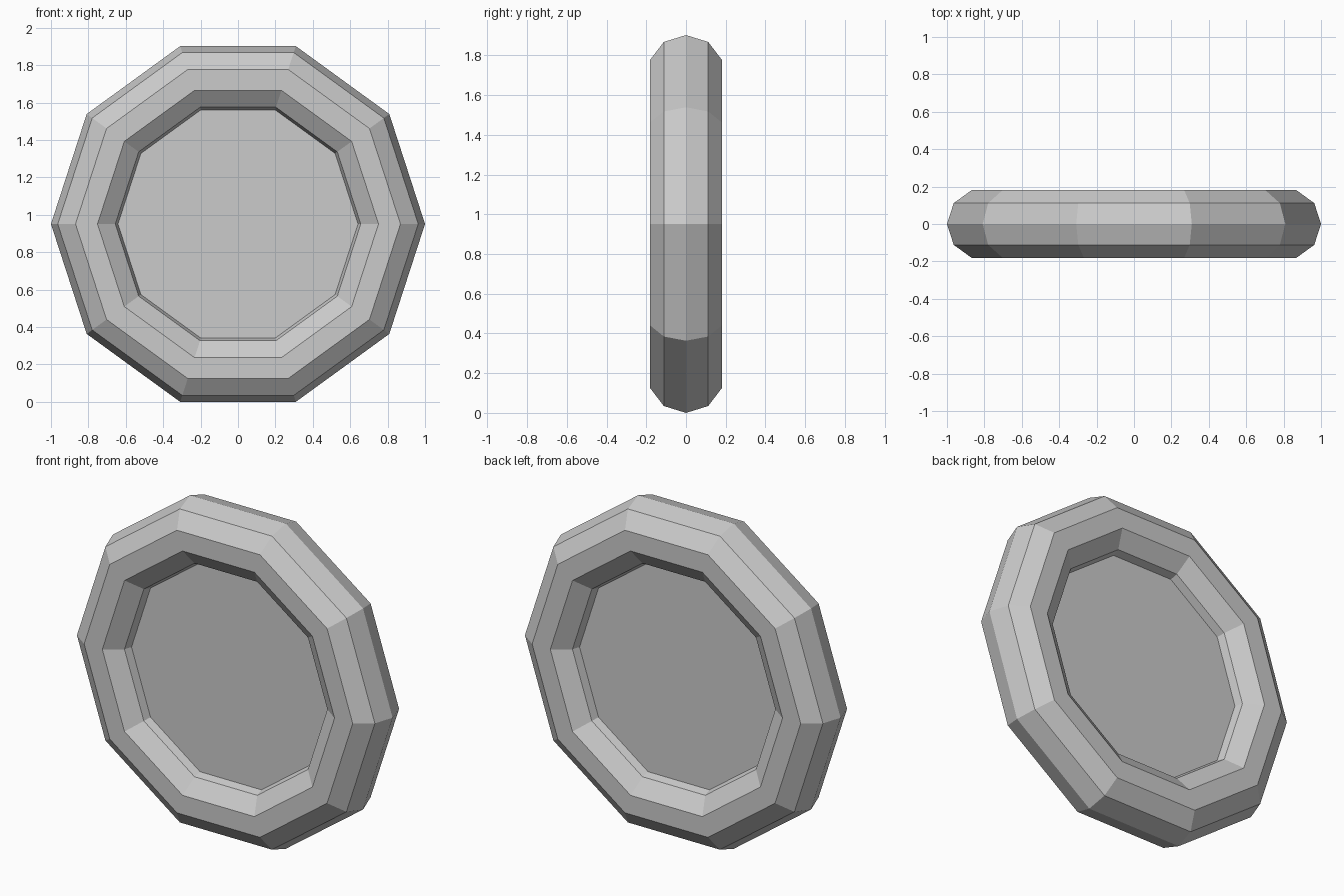
import bpy, math

if "Cube" in bpy.data.objects:
    bpy.data.objects.remove(bpy.data.objects["Cube"])

SIDES = 10
CENTRE = (0, 0, math.cos(math.pi / SIDES))   # flat side rests on z = 0
UPRIGHT = (math.pi / 2, 0, 0)                # axis turned along y

# faceted outer ring
bpy.ops.mesh.primitive_torus_add(major_segments=SIDES, minor_segments=10,
                                 major_radius=0.81, minor_radius=0.19,
                                 location=CENTRE, rotation=UPRIGHT)
ring = bpy.context.object
ring.name = "ring"
bpy.ops.object.shade_flat()

# flat disc filling the opening, matched to the ring's corners
bpy.ops.mesh.primitive_cylinder_add(vertices=SIDES, radius=0.642, depth=0.134,
                                    location=CENTRE,
                                    rotation=(math.pi / 2, math.pi / 2, 0))
disc = bpy.context.object
disc.name = "centre_disc"
bpy.ops.object.shade_flat()
